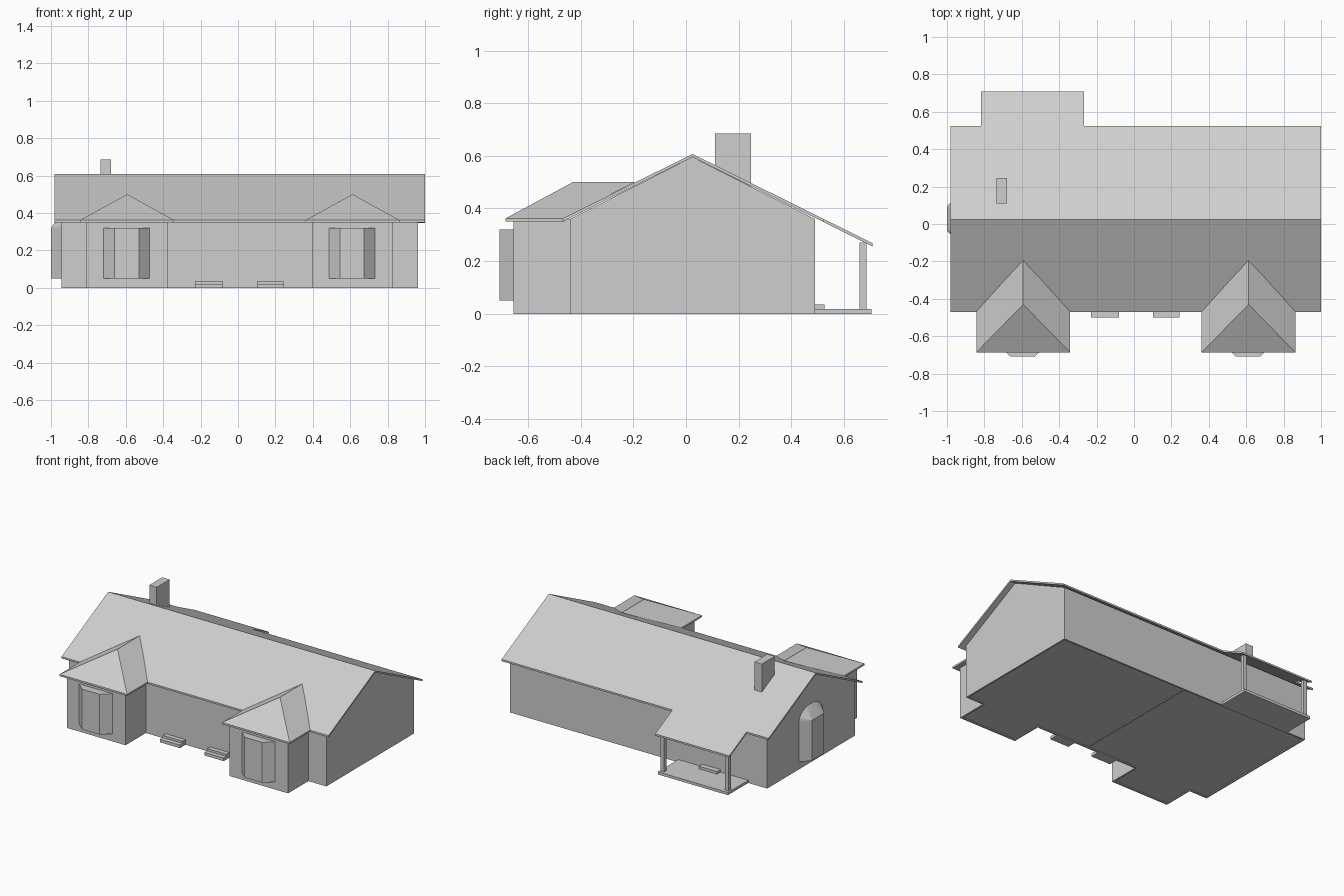
import bpy, bmesh, math
from mathutils import Vector

if "Cube" in bpy.data.objects:
    bpy.data.objects.remove(bpy.data.objects["Cube"])

GREY = (0.62, 0.62, 0.62, 1)
mat = bpy.data.materials.new("plain grey")
mat.use_nodes = True
mat.diffuse_color = GREY
mat.node_tree.nodes["Principled BSDF"].inputs["Base Color"].default_value = GREY


def finish(name, bm):
    bmesh.ops.recalc_face_normals(bm, faces=bm.faces)
    mesh = bpy.data.meshes.new(name)
    bm.to_mesh(mesh)
    bm.free()
    mesh.materials.append(mat)
    obj = bpy.data.objects.new(name, mesh)
    bpy.context.collection.objects.link(obj)
    return obj


def prism(name, points, offset):
    """Flat outline pushed along an offset into a solid."""
    bm = bmesh.new()
    face = bm.faces.new([bm.verts.new(p) for p in points])
    moved = bmesh.ops.extrude_face_region(bm, geom=[face], use_keep_orig=True)["geom"]
    verts = [v for v in moved if isinstance(v, bmesh.types.BMVert)]
    bmesh.ops.translate(bm, verts=verts, vec=Vector(offset))
    return finish(name, bm)


def box(name, x0, x1, y0, y1, z0, z1):
    return prism(name, [(x0, y0, z0), (x1, y0, z0), (x1, y1, z0), (x0, y1, z0)], (0, 0, z1 - z0))


def solid(name, points, faces):
    bm = bmesh.new()
    verts = [bm.verts.new(p) for p in points]
    for f in faces:
        bm.faces.new([verts[i] for i in f])
    return finish(name, bm)


# Main dimensions
LEFT, RIGHT, FRONT, BACK = -0.945, 0.963, -0.44, 0.49
WING_FRONT, RIDGE_Y, RIDGE_Z, SLOPE = -0.655, 0.025, 0.607, 0.496
THICK, EAVE = 0.012, 0.36
WINGS = [(-0.81, -0.375), (0.395, 0.83)]
DOORS = [(-0.225, -0.085), (0.105, 0.24)]
BACK_DOOR = (-0.60, -0.465)


def roof_z(y):
    return RIDGE_Z - SLOPE * abs(y - RIDGE_Y)


# Footprint, anticlockwise
footprint = [(LEFT, FRONT)]
for a, b in WINGS:
    footprint += [(a, FRONT), (a, WING_FRONT), (b, WING_FRONT), (b, FRONT)]
footprint += [(RIGHT, FRONT), (RIGHT, BACK), (LEFT, BACK)]

# Outer walls with door openings; the end walls rise to the ridge
for i, p in enumerate(footprint):
    q = footprint[(i + 1) % len(footprint)]
    p, q = Vector((*p, 0)), Vector((*q, 0))
    d = (q - p).normalized()
    inward = Vector((-d.y, d.x, 0)) * THICK
    outline = [p]
    if abs(d.x) > 0.5:
        for a, b in (DOORS if p.y == FRONT else [BACK_DOOR] if p.y == BACK else []):
            if min(p.x, q.x) < a and b < max(p.x, q.x):
                a, b = (a, b) if d.x > 0 else (b, a)
                outline += [(a, p.y, 0), (a, p.y, 0.3), (b, p.y, 0.3), (b, p.y, 0)]
    outline += [q, q + Vector((0, 0, EAVE))]
    if (q - p).length > 0.9 and abs(d.y) > 0.5:
        outline.append((p.x, RIDGE_Y, RIDGE_Z - THICK))
    outline.append(p + Vector((0, 0, EAVE)))
    prism("wall_%d" % i, outline, inward)

# Dividing wall and floors
prism("dividing_wall", [(0.002, FRONT, 0), (0.002, BACK, 0), (0.002, BACK, EAVE),
                        (0.002, RIDGE_Y, RIDGE_Z - THICK), (0.002, FRONT, EAVE)], (THICK, 0, 0))
inset = 0.006
box("main_floor", LEFT + inset, RIGHT - inset, FRONT + inset, BACK - inset, 0.006, 0.03)
for i, (a, b) in enumerate(WINGS):
    box("wing_floor_%d" % i, a + inset, b - inset, WING_FRONT + inset, FRONT + inset, 0.006, 0.03)

# Main roof, one bent slab
ys = [-0.47, RIDGE_Y, 0.525]
section = [(y, roof_z(y)) for y in ys] + [(y, roof_z(y) - THICK) for y in reversed(ys)]
prism("main_roof", [(-0.98, y, z) for y, z in section], (1.98, 0, 0))

# Hipped wing roofs running back into the main roof
for i, (a, b) in enumerate(WINGS):
    x0, x1, xm = a - 0.033, b + 0.033, (a + b) / 2
    yf, yb, low, edge, top = -0.686, -0.462, 0.35, 0.362, 0.5
    solid("wing_roof_%d" % i,
          [(x0, yf, low), (x1, yf, low), (x1, yb, low), (x0, yb, low),
           (x0, yf, edge), (x1, yf, edge), (x1, yb, edge), (x0, yb, edge),
           (xm, -0.43, top), (xm, -0.195, top)],
          [(0, 1, 2, 3), (0, 1, 5, 4), (1, 2, 6, 5), (2, 3, 7, 6), (3, 0, 4, 7),
           (4, 5, 8), (5, 6, 9, 8), (7, 4, 8, 9), (6, 7, 9)])

# Front bay windows
for i, (a, b) in enumerate(WINGS):
    xm = (a + b) / 2 - 0.003
    prism("bay_window_%d" % i,
          [(xm - 0.123, WING_FRONT, 0.05), (xm - 0.065, -0.708, 0.05),
           (xm + 0.065, -0.708, 0.05), (xm + 0.123, WING_FRONT, 0.05)], (0, 0, 0.27))

# Side bay window with an arched hood leaning back to the wall
ym, n = 0.03, 12
arch = [(LEFT, ym - 0.123 * math.cos(math.pi * k / n), 0.32 + 0.075 * math.sin(math.pi * k / n))
        for k in range(n + 1)]
pts = arch + [(-1, ym - 0.065, 0.32), (-1, ym + 0.065, 0.32),
              (-1, ym - 0.065, 0.05), (-1, ym + 0.065, 0.05),
              (LEFT, ym - 0.123, 0.05), (LEFT, ym + 0.123, 0.05)]
A, B, C, D, E, F = range(n + 1, n + 7)
mid = n // 2
hood = [(k, k + 1, A if k < mid else B) for k in range(n)]
solid("side_bay_window", pts,
      hood + [(mid, B, A), (A, B, D, C), (0, A, C, E), (B, n, F, D), (C, D, F, E),
              tuple(range(n + 1)) + (F, E)])

# Front door steps
for i, (a, b) in enumerate(DOORS):
    box("lower_step_%d" % i, a - 0.004, b + 0.004, -0.5, FRONT, 0, 0.02)
    box("upper_step_%d" % i, a - 0.004, b + 0.004, -0.47, FRONT, 0.02, 0.035)

# Back porch
box("porch_floor", -0.805, -0.285, 0.485, 0.705, 0, 0.018)
box("porch_step", BACK_DOOR[0], BACK_DOOR[1], 0.485, 0.527, 0.018, 0.035)
for i, x in enumerate((-0.795, -0.318)):
    box("porch_post_%d" % i, x, x + 0.025, 0.66, 0.686, 0.018, 0.27)
y0, y1 = 0.515, 0.708
prism("porch_roof", [(-0.817, y0, roof_z(y0)), (-0.817, y1, roof_z(y1)),
                     (-0.817, y1, roof_z(y1) - THICK), (-0.817, y0, roof_z(y0) - THICK)],
      (0.55, 0, 0))

# Chimney
box("chimney", -0.735, -0.68, 0.11, 0.247, 0.47, 0.685)
